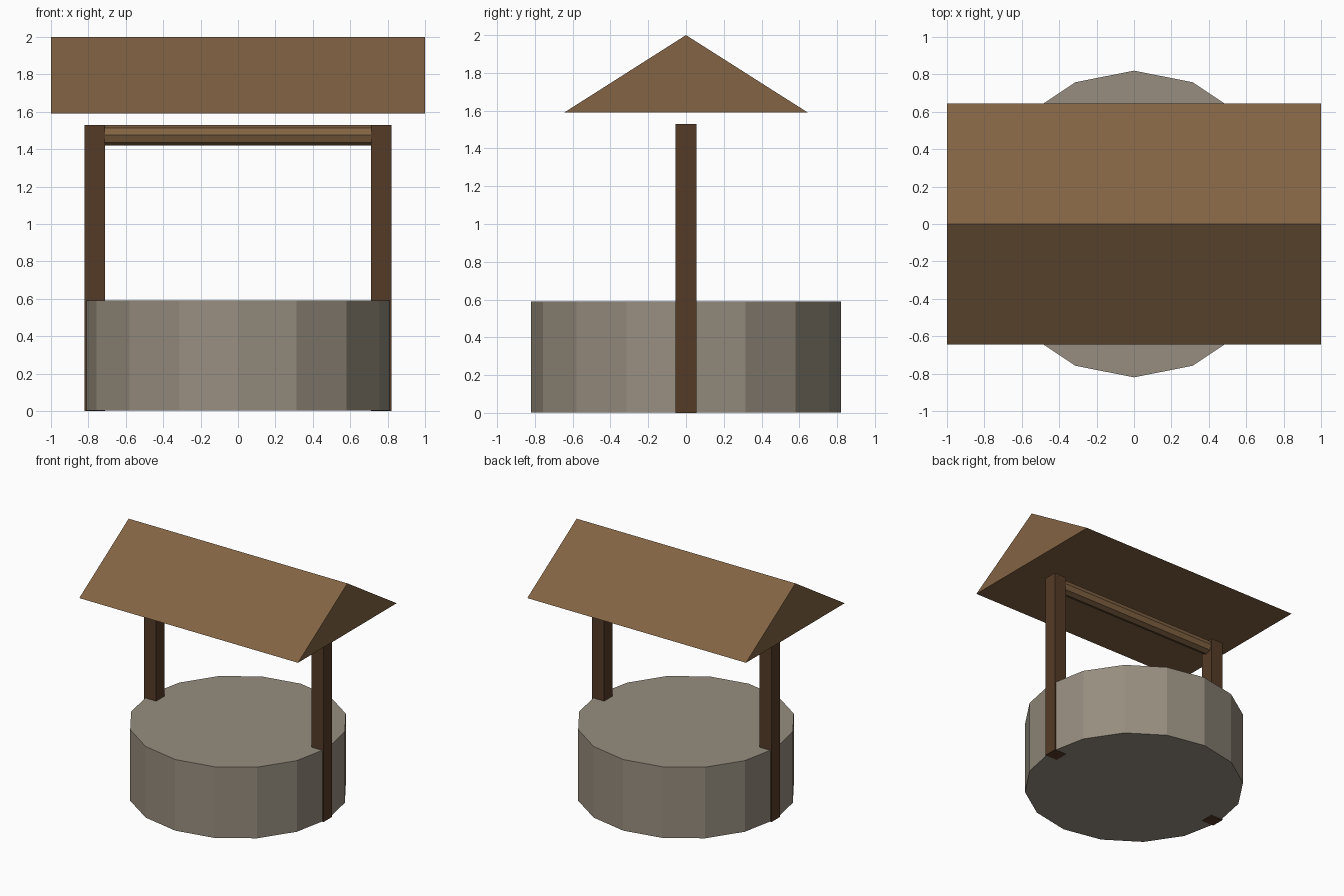
import bpy, bmesh, math
from mathutils import Matrix

if "Cube" in bpy.data.objects:
    bpy.data.objects.remove(bpy.data.objects["Cube"])


def material(name, rgb):
    m = bpy.data.materials.new(name)
    m.diffuse_color = (*rgb, 1)
    m.use_nodes = True
    m.node_tree.nodes["Principled BSDF"].inputs["Base Color"].default_value = m.diffuse_color
    return m


STONE = material("grey stone", (0.31, 0.27, 0.212))
DARK_WOOD = material("dark wood", (0.091, 0.044, 0.020))
LIGHT_WOOD = material("light wood", (0.223, 0.125, 0.056))


def add_object(name, bm, mat):
    bmesh.ops.recalc_face_normals(bm, faces=bm.faces)
    mesh = bpy.data.meshes.new(name)
    bm.to_mesh(mesh)
    bm.free()
    mesh.materials.append(mat)
    obj = bpy.data.objects.new(name, mesh)
    bpy.context.collection.objects.link(obj)
    return obj


def cylinder(name, sides, radius, length, matrix, mat):
    bm = bmesh.new()
    bmesh.ops.create_cone(bm, cap_ends=True, segments=sides, radius1=radius,
                          radius2=radius, depth=length, matrix=matrix)
    return add_object(name, bm, mat)


# Sixteen-sided solid stone base (its floor is a hair above the post feet)
cylinder("stone_base", 16, 0.82, 0.588, Matrix.Translation((0, 0, 0.296)), STONE)

# Two square posts running to the ground
for side, label in ((-1, "left"), (1, "right")):
    bm = bmesh.new()
    bmesh.ops.create_cube(bm, size=1, matrix=Matrix.Translation((side * 0.765, 0, 0.765))
                          @ Matrix.Diagonal((0.11, 0.11, 1.53, 1)))
    add_object(label + "_post", bm, DARK_WOOD)

# Eight-sided crossbeam between the posts
cylinder("crossbeam", 8, 0.055, 1.636, Matrix.Translation((0, 0, 1.475))
         @ Matrix.Rotation(math.pi / 2, 4, 'Y'), LIGHT_WOOD)

# Solid gabled roof: triangular profile extruded along x
bm = bmesh.new()
profile = [(-0.645, 1.59), (0.645, 1.59), (0, 2.0)]
gable = bm.faces.new([bm.verts.new((-1, y, z)) for y, z in profile])
extruded = bmesh.ops.extrude_face_region(bm, geom=[gable], use_keep_orig=True)
new_verts = [g for g in extruded["geom"] if isinstance(g, bmesh.types.BMVert)]
bmesh.ops.translate(bm, verts=new_verts, vec=(2, 0, 0))
add_object("gabled_roof", bm, LIGHT_WOOD)
